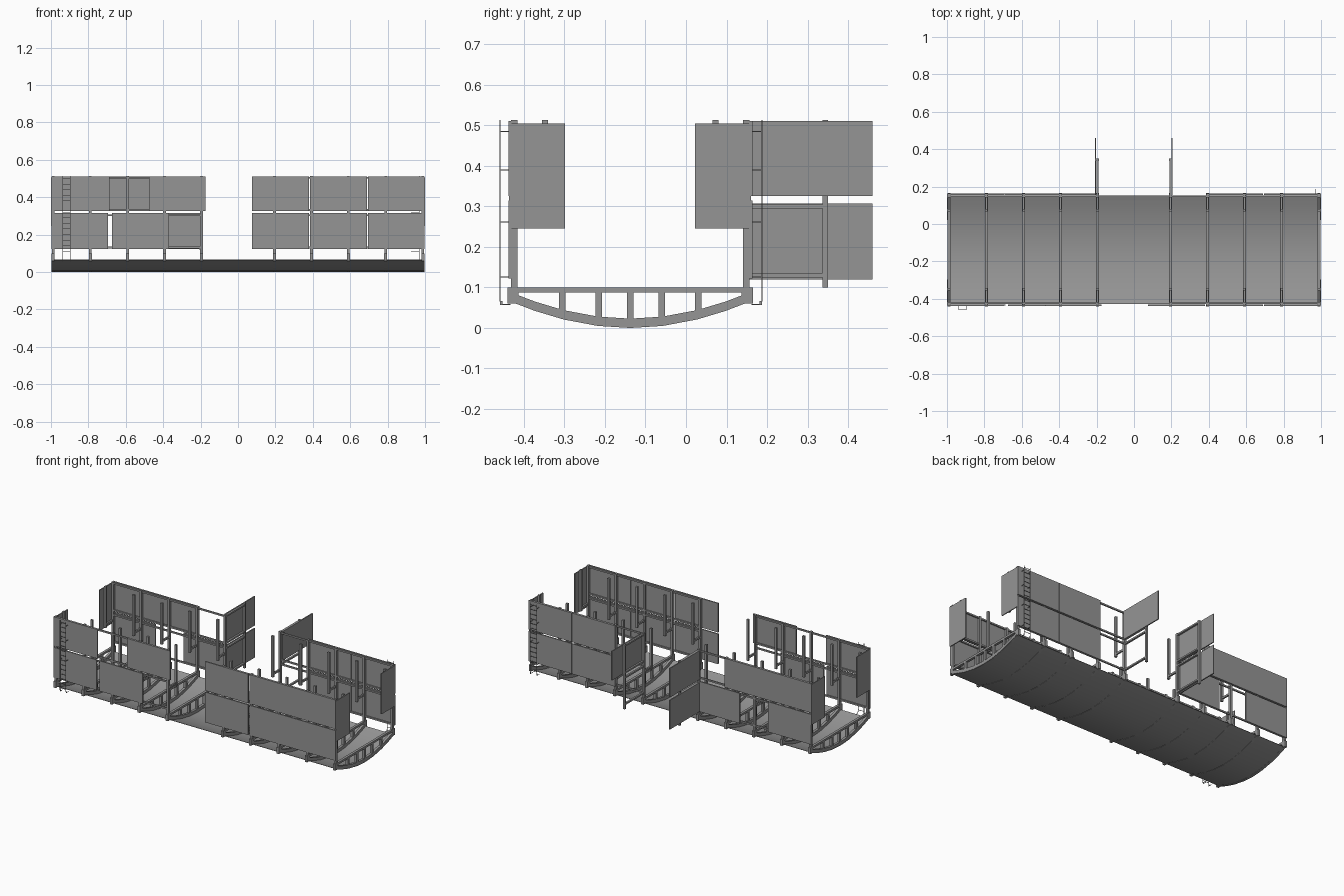
import bpy, bmesh, math
from mathutils import Vector

if "Cube" in bpy.data.objects:
    bpy.data.objects.remove(bpy.data.objects["Cube"])

YC = -0.1375                       # centre line of the building
YF, YB = -0.424, 0.149             # front and back column lines
TRUSS_X = [s * x for s in (-1, 1) for x in (0.195, 0.393, 0.59, 0.789, 0.988)]

GREY = bpy.data.materials.new("dark_grey")
GREY.diffuse_color = (0.3, 0.3, 0.3, 1)
GREY.use_nodes = True
GREY.node_tree.nodes["Principled BSDF"].inputs["Base Color"].default_value = GREY.diffuse_color


def make(name, bm):
    bmesh.ops.recalc_face_normals(bm, faces=bm.faces)
    me = bpy.data.meshes.new(name)
    bm.to_mesh(me)
    bm.free()
    me.materials.append(GREY)
    ob = bpy.data.objects.new(name, me)
    bpy.context.collection.objects.link(ob)
    return ob


def box(bm, x0, x1, y0, y1, z0, z1):
    vs = bmesh.ops.create_cube(bm, size=1)['verts']
    for v in vs:
        v.co = Vector(((x0 + x1) / 2 + v.co.x * (x1 - x0),
                       (y0 + y1) / 2 + v.co.y * (y1 - y0),
                       (z0 + z1) / 2 + v.co.z * (z1 - z0)))


def boxes(name, items):
    bm = bmesh.new()
    for it in items:
        box(bm, *it)
    return make(name, bm)


def extrude_loop(bm, pts, x0, x1):
    a = [bm.verts.new((x0, y, z)) for y, z in pts]
    f = bm.faces.new(a)
    r = bmesh.ops.extrude_face_region(bm, geom=[f])
    for v in r['geom']:
        if isinstance(v, bmesh.types.BMVert):
            v.co.x = x1


# Curved lower profile shared by skin and trusses
half = [(0.29, 0.066), (0.235, 0.045), (0.165, 0.024), (0.08, 0.008), (0, 0.003)]
arc = [(YC - d, z) for d, z in half] + [(YC + d, z) for d, z in half[-2::-1]]

# Curved skin
bm = bmesh.new()
extrude_loop(bm, [(y, z - 0.002) for y, z in arc] + [(y, z) for y, z in arc[::-1]], -0.998, 0.998)
skin = make("curved_skin", bm)
bpy.context.view_layer.objects.active = skin
skin.select_set(True)
bpy.ops.object.shade_smooth_by_angle(angle=math.radians(30))

# Trusses: bent rib, flat chord, uprights and end blocks
bm = bmesh.new()
for x in TRUSS_X:
    a, b = x - 0.008, x + 0.008
    for p, q in zip(arc, arc[1:]):
        extrude_loop(bm, [(p[0], p[1] - 0.003), (q[0], q[1] - 0.003),
                          (q[0], q[1] + 0.02), (p[0], p[1] + 0.02)], a, b)
    box(bm, a, b, -0.43, 0.155, 0.087, 0.1)
    for d, z in ((-0.168, 0.035), (-0.078, 0.018), (0, 0.013), (0.078, 0.018), (0.168, 0.035)):
        box(bm, a, b, YC + d - 0.008, YC + d + 0.008, z, 0.09)
    for y in (-0.427, 0.151):
        box(bm, a, b, y - 0.014, y + 0.014, 0.06, 0.1)
make("trusses", bm)

# Outer columns, short inner posts and the ties between them
cols, inner, ties = [], [], []
for x in TRUSS_X:
    for y, yi in ((YF, -0.348), (YB, 0.073)):
        cols.append((x - 0.007, x + 0.007, y - 0.008, y + 0.008, 0.095, 0.513))
        inner.append((x - 0.007, x + 0.007, yi - 0.007, yi + 0.007, 0.25, 0.513))
        lo, hi = sorted((y, yi))
        ties.append((x - 0.005, x + 0.005, lo, hi, 0.262, 0.274))
boxes("outer_columns", cols)
boxes("inner_posts", inner)
boxes("post_ties", ties)

# Long wall rails
rails = []
for x0, x1 in ((-0.99, -0.19), (0.19, 0.99)):
    for y in (YF, YB):
        for z in (0.13, 0.303, 0.332, 0.504):
            rails.append((x0, x1, y - 0.004, y + 0.004, z - 0.005, z + 0.005))
boxes("wall_rails", rails)

# Wall panels: front, back
UP, LOW = (0.325, 0.511), (0.122, 0.315)
front = {UP: [-0.998, -0.477, 0.075, 0.387, 0.694], LOW: [-0.998, -0.673, 0.075, 0.387, 0.694]}
back = {UP: [-0.998, -0.690, 0.387, 0.694], LOW: [-0.998, -0.495, 0.387, 0.694]}
for nm, wall, y in (("front", front, -0.434), ("back", back, 0.16)):
    boxes(nm + "_wall_panels", [(x, x + 0.304, y - 0.004, y + 0.004, z0, z1)
                                for (z0, z1), xs in wall.items() for x in xs])
# Narrow edge strips closing the panel joints
boxes("panel_edge_strips", [(-0.694, -0.687, y - 0.003, y + 0.003, *UP) for y in (-0.434, 0.16)])

# Corner panels on both ends
boxes("end_wall_panels", [(s * 0.997 - 0.003, s * 0.997 + 0.003, y0, y1, 0.245, 0.505)
                          for s in (-1, 1) for y0, y1 in ((-0.437, -0.298), (0.022, 0.16))])

# Wings projecting from the back wall beside the passage
wing = []
for s in (-1, 1):
    x = s * 0.195
    wing.append((x - 0.007, x + 0.007, 0.337, 0.35, 0.1, 0.513))
    for z in (0.13, 0.3, 0.332, 0.504):
        wing.append((x - 0.006, x + 0.006, YB, 0.345, z - 0.005, z + 0.005))
boxes("wing_frames", wing)
boxes("wing_panels", [(0.2, 0.207, 0.155, 0.46, *UP), (-0.209, -0.202, 0.155, 0.46, *UP),
                      (-0.209, -0.202, 0.155, 0.46, 0.12, 0.307)])


# Ladders
def ladder(name, xa, xb, y, s):
    """s points outward from the wall"""
    w = 0.0012
    it = []
    for x in (xa, xb):
        it.append((x - w, x + w, y - w, y + w, 0.065, 0.513))
        for z in (0.058, 0.126, 0.262, 0.39, 0.485):
            lo, hi = sorted((y, y - s * 0.025))
            it.append((x - w, x + w, lo, hi, z - w, z + w))
        lo, hi = sorted((y, y - s * 0.006))
        it.append((x - w, x + w, lo, hi, 0.057, 0.067))
    for i in range(15):
        z = 0.08 + i * 0.03
        it.append((xa, xb, y - w, y + w, z - w, z + w))
    boxes(name, it)


ladder("front_ladder", -0.938, -0.896, -0.4585, -1)
ladder("back_ladder", 0.925, 0.97, 0.187, 1)
